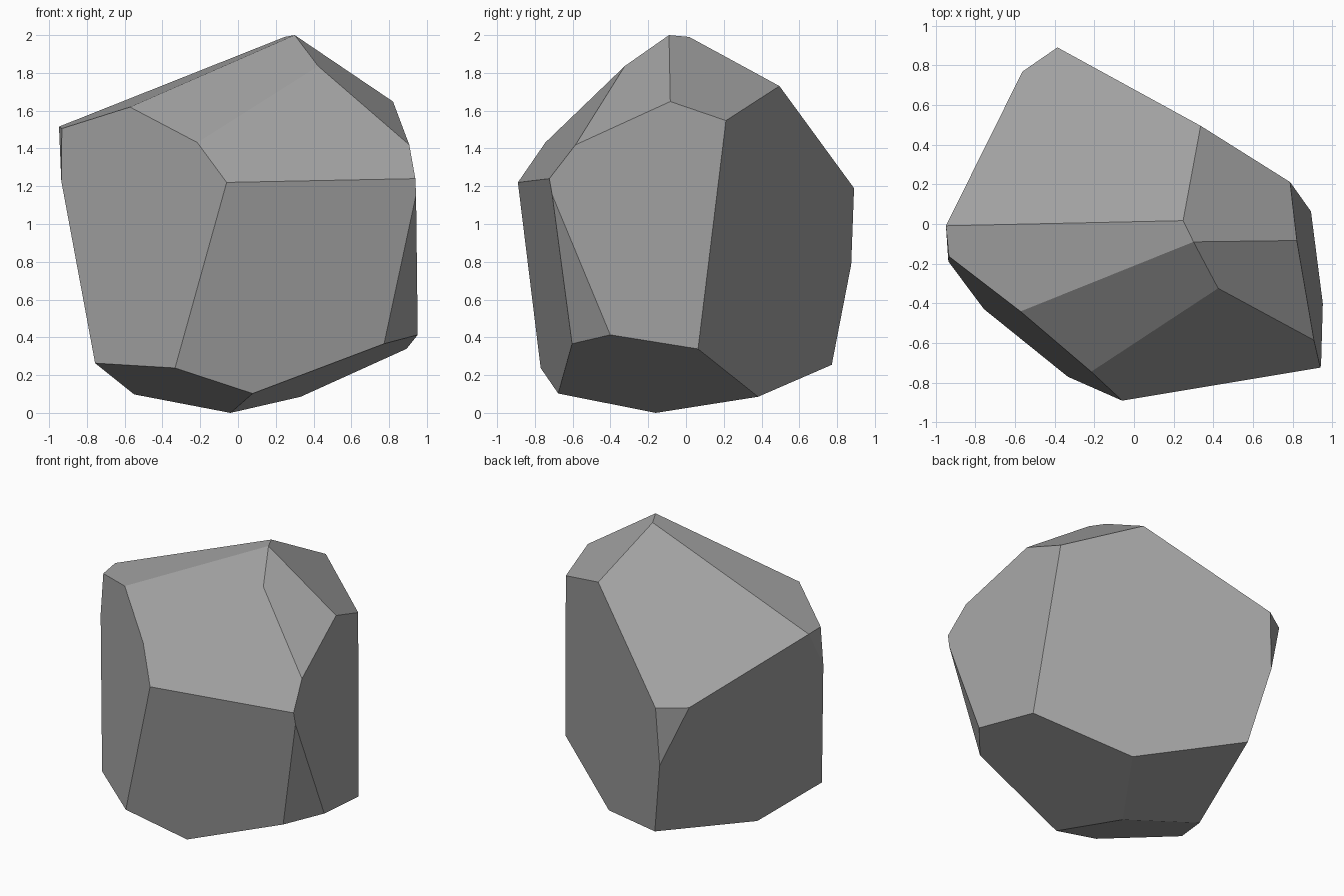
import bpy, bmesh
from mathutils import Vector

if "Cube" in bpy.data.objects:
    bpy.data.objects.remove(bpy.data.objects["Cube"])

# Chipped boulder: a block trimmed by flat cuts (outward direction, point on cut)
PEAK = (0.30, -0.09, 2.0)
FOOT = (-0.04, -0.16, 0.0)
NOSE = (-0.06, -0.89, 1.22)
CUTS = [
    # crown
    ((-0.41, 0.62, 1), (0.20, -0.03, 2.0)),
    ((0.67, 0.42, 1), PEAK),
    ((-0.395, -0.104, 1), PEAK),
    ((-0.128, -0.768, 1), PEAK),
    ((0.68, -0.34, 1), PEAK),
    ((0.188, -1.249, 1), (0.43, -0.32, 1.84)),
    # sides
    ((0.17, -1, -0.17), NOSE),
    ((-0.8, -1, 0.1), NOSE),
    ((-1, 0.38, -0.28), (-0.94, 0.0, 1.5)),
    ((-1, -0.1, 0.02), (-0.94, -0.09, 1.5)),
    ((1, 0.14, 0.07), (0.82, -0.08, 1.65)),
    ((0.6, 1, -0.07), (0.80, 0.20, 1.5)),
    ((-0.69, 1, 0), (-0.40, 0.88, 1.0)),
    ((1.24, -1, -0.4), (0.94, -0.71, 1.15)),
    # underside
    ((0.39, -0.11, -1), FOOT),
    ((-0.27, -0.26, -1), FOOT),
    ((-0.12, 0.24, -1), FOOT),
]

bm = bmesh.new()
bmesh.ops.create_cube(bm, size=4)
for normal, point in CUTS:
    res = bmesh.ops.bisect_plane(
        bm, geom=bm.verts[:] + bm.edges[:] + bm.faces[:], dist=1e-5,
        plane_co=Vector(point), plane_no=Vector(normal).normalized(),
        clear_outer=True)
    # cap the cut
    bmesh.ops.holes_fill(bm, edges=[e for e in bm.edges if e.is_boundary], sides=0)
bmesh.ops.remove_doubles(bm, verts=bm.verts[:], dist=0.002)
bmesh.ops.recalc_face_normals(bm, faces=bm.faces[:])

mesh = bpy.data.meshes.new("boulder")
bm.to_mesh(mesh)
bm.free()

# single stone colour
stone = bpy.data.materials.new("stone grey")
stone.diffuse_color = (0.36, 0.36, 0.36, 1)
stone.use_nodes = True
stone.node_tree.nodes["Principled BSDF"].inputs["Base Color"].default_value = stone.diffuse_color
mesh.materials.append(stone)

boulder = bpy.data.objects.new("boulder", mesh)
bpy.context.collection.objects.link(boulder)
